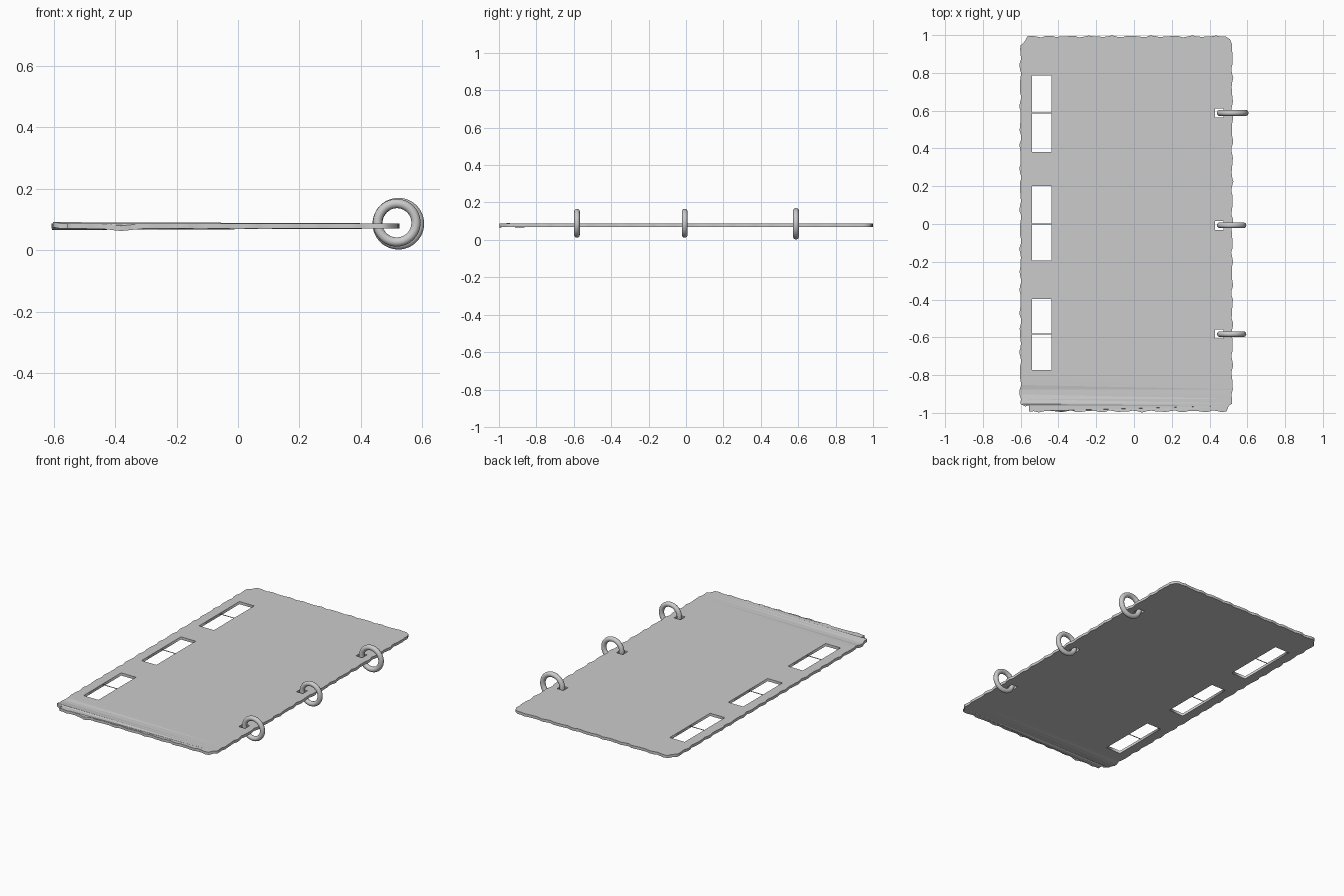
import bpy, bmesh, math, random
from mathutils import Vector

if "Cube" in bpy.data.objects:
    bpy.data.objects.remove(bpy.data.objects["Cube"])

random.seed(4)
MID_Z, HALF = 0.0785, 0.0085


def ragged(a, b, amp=0.006, step=0.025):
    """Points from a towards b (b excluded) with a torn, wavy sideways offset."""
    a, b = Vector(a), Vector(b)
    d = b - a
    n = max(1, round(d.length / step))
    side = Vector((-d.y, d.x)).normalized()
    p, q = random.uniform(0, 6), random.uniform(0, 6)
    pts = []
    for i in range(n):
        s = d.length * i / n
        w = 0.6 * math.sin(s * 58 + p) + 0.4 * math.sin(s * 91 + q)
        fade = min(1, i / 2)
        pts.append(a + d * i / n + side * w * amp * fade)
    return pts


def rect(x0, x1, y0, y1):
    return [(x0, y0), (x1, y0), (x1, y1), (x0, y1)]


def box(name, x0, x1, y0, y1, z0, z1):
    bpy.ops.mesh.primitive_cube_add(
        size=1, location=((x0 + x1) / 2, (y0 + y1) / 2, (z0 + z1) / 2))
    ob = bpy.context.object
    ob.name = name
    ob.scale = (x1 - x0, y1 - y0, z1 - z0)
    return ob


# Worn cover outline: four ragged sides, clipped rear corners, notched front corners
corners = [(-0.555, -0.992), (0.49, -0.992), (0.502, -0.962), (0.52, -0.95),
           (0.52, 0.95), (0.508, 0.978), (0.485, 0.993), (-0.565, 0.993),
           (-0.588, 0.955), (-0.602, 0.945), (-0.602, -0.952),
           (-0.575, -0.966), (-0.557, -0.96)]
outline = []
for i, c in enumerate(corners):
    outline += ragged(c, corners[(i + 1) % len(corners)])

slots = [(0.382, 0.785, 0.587), (-0.193, 0.2, 0.0), (-0.773, -0.397, -0.583)]
rings = [(0.522, 0.588, 0.086, 0.068, 0.016),
         (0.517, -0.007, 0.089, 0.0625, 0.015),
         (0.517, -0.583, 0.089, 0.0625, 0.015)]

# Cover sheet with long slots and ring holes
loops = [outline]
loops += [rect(-0.54, -0.436, y0, y1) for y0, y1, _ in slots]
loops += [rect(0.43, 0.475, r[1] - 0.024, r[1] + 0.024) for r in rings]
cu = bpy.data.curves.new("cover", 'CURVE')
cu.dimensions = '2D'
cu.fill_mode = 'BOTH'
cu.extrude = HALF
for pts in loops:
    sp = cu.splines.new('POLY')
    sp.points.add(len(pts) - 1)
    for point, p in zip(sp.points, pts):
        point.co = (p[0], p[1], 0, 1)
    sp.use_cyclic_u = True
cover = bpy.data.objects.new("cover", cu)
bpy.context.collection.objects.link(cover)
bpy.context.view_layer.objects.active = cover
cover.select_set(True)
bpy.ops.object.convert(target='MESH')
cover = bpy.context.object
cover.name = "cover"
cover.location.z = MID_Z

# Weld the sheet and warp its front edge and front left corner slightly
bm = bmesh.new()
bm.from_mesh(cover.data)
bmesh.ops.remove_doubles(bm, verts=bm.verts, dist=0.0002)
for v in bm.verts:
    x, y = v.co.x, v.co.y
    if y < -0.97:
        v.co.z -= 0.008 * max(0, 1 - abs(x + 0.38) / 0.07)
    if x < -0.58 and y < -0.85:
        v.co.z += 0.005 * math.sin((y + 0.85) * 40)
bmesh.ops.recalc_face_normals(bm, faces=bm.faces)
bm.to_mesh(cover.data)
bm.free()

# Thin cross threads over the slots
for i, (_, _, y) in enumerate(slots):
    box(f"slot_thread_{i + 1}", -0.541, -0.435, y - 0.002, y + 0.002,
        MID_Z + HALF - 0.004, MID_Z + HALF - 0.001)

# Binder rings
for i, (x, y, z, major, minor) in enumerate(rings):
    bpy.ops.mesh.primitive_torus_add(
        location=(x, y, z), rotation=(math.pi / 2, 0, 0),
        major_radius=major, minor_radius=minor,
        major_segments=48, minor_segments=16)
    ring = bpy.context.object
    ring.name = f"binder_ring_{i + 1}"
    bpy.ops.object.shade_smooth()
